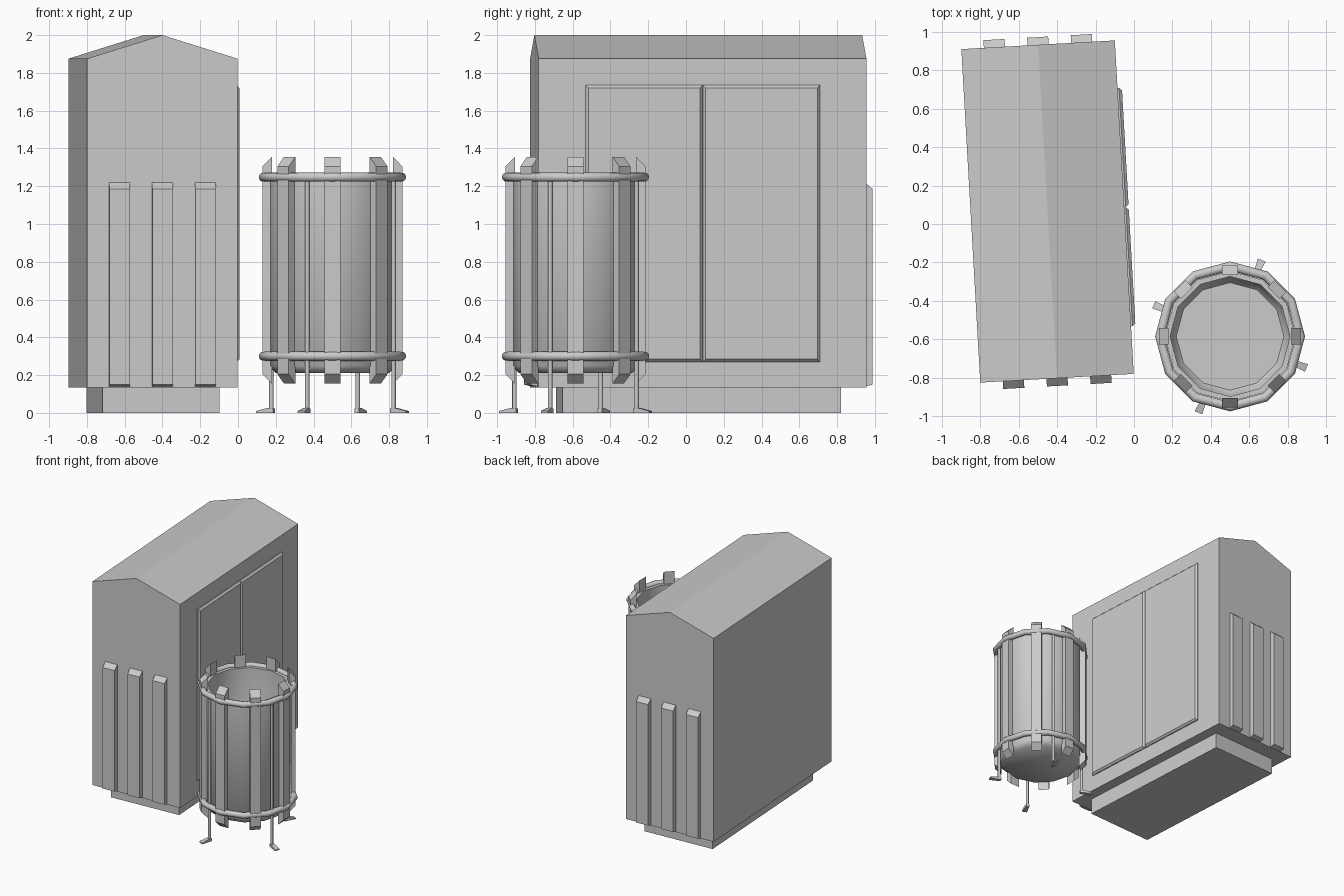
import bpy, bmesh, math
from mathutils import Matrix, Vector

if "Cube" in bpy.data.objects:
    bpy.data.objects.remove(bpy.data.objects["Cube"])

grey = bpy.data.materials.new("plain grey")
grey.diffuse_color = (0.6, 0.6, 0.6, 1)
grey.use_nodes = True
grey.node_tree.nodes["Principled BSDF"].inputs["Base Color"].default_value = grey.diffuse_color


def finish(name, bm, matrix, smooth=None):
    bmesh.ops.recalc_face_normals(bm, faces=bm.faces)
    mesh = bpy.data.meshes.new(name)
    bm.to_mesh(mesh)
    bm.free()
    ob = bpy.data.objects.new(name, mesh)
    bpy.context.collection.objects.link(ob)
    mesh.materials.append(grey)
    ob.matrix_world = matrix
    if smooth:
        bpy.ops.object.select_all(action='DESELECT')
        ob.select_set(True)
        bpy.context.view_layer.objects.active = ob
        bpy.ops.object.shade_smooth_by_angle(angle=math.radians(smooth))
    return ob


def loft(name, rings, matrix, smooth=None, caps=True, closed=False):
    """Skin equal-length rings of points."""
    bm = bmesh.new()
    rows = [[bm.verts.new(p) for p in r] for r in rings]
    n = len(rows[0])
    pairs = list(zip(rows, rows[1:])) + ([(rows[-1], rows[0])] if closed else [])
    for a, b in pairs:
        for i in range(n):
            j = (i + 1) % n
            bm.faces.new((a[i], a[j], b[j], b[i]))
    if caps:
        bm.faces.new(rows[0])
        bm.faces.new(rows[-1])
    return finish(name, bm, matrix, smooth)


def prism_x(name, profile_yz, width, matrix):
    """Extrude a y-z profile across x."""
    return loft(name, [[(x, y, z) for y, z in profile_yz]
                       for x in (-width / 2, width / 2)], matrix)


def rect(w, h, x):
    return [(x, -w / 2, -h / 2), (x, w / 2, -h / 2), (x, w / 2, h / 2), (x, -w / 2, h / 2)]


def circle(r, z, n, cx=0.0, cy=0.0):
    return [(cx + r * math.cos(2 * math.pi * i / n),
             cy + r * math.sin(2 * math.pi * i / n), z) for i in range(n)]


def turn(deg):
    return Matrix.Rotation(math.radians(deg), 4, 'Z')


# --- Cabinet, slightly turned ---
cab = Matrix.Translation((-0.45, 0.065, 0)) @ turn(3.25)
W, L = 0.80, 1.738

gable = [(-W / 2, 0.135), (W / 2, 0.135), (W / 2, 1.875), (0, 2.0), (-W / 2, 1.875)]
loft("cabinet_body", [[(x, y, z) for x, z in gable] for y in (-L / 2, L / 2)], cab)

loft("cabinet_plinth", [[(sx * 0.31, sy * 0.738, z) for sx, sy in
     ((-1, -1), (1, -1), (1, 1), (-1, 1))] for z in (0, 0.136)], cab)

# Three ribs on each end, with sloped tops and bottoms
rib = [(0.01, 0.137), (-0.04, 0.15), (-0.04, 1.185), (0.01, 1.228)]
for end in (0, 180):
    for k in (-1, 0, 1):
        m = cab @ turn(end) @ Matrix.Translation((k * 0.2275, -L / 2, 0))
        prism_x("end_rib", rib, 0.11, m)

# Two bevelled doors on the right side
for s in (-1, 1):
    m = cab @ Matrix.Translation((W / 2, s * 0.311, 1.0025))
    loft("door_panel", [rect(0.62, 1.465, -0.005), rect(0.62, 1.465, 0.008),
                        rect(0.592, 1.437, 0.023)], m)

# --- Barrel ---
tub = Matrix.Translation((0.50, -0.585, 0))
N = 12

# Open cup: outside wall, rim, inside wall, floor
loft("barrel_cup", [circle(r, z, N) for r, z in
     ((0.30, 0.21), (0.34, 0.25), (0.34, 1.25), (0.312, 1.25), (0.312, 0.29), (0.28, 0.25))],
     tub, smooth=50)

# Twelve-sided hoops
for z in (0.30, 1.248):
    rings = []
    for i in range(N):
        a = 2 * math.pi * i / N
        rings.append([((0.366 + 0.024 * math.cos(t)) * math.cos(a),
                       (0.366 + 0.024 * math.cos(t)) * math.sin(a),
                       z + 0.024 * math.sin(t))
                      for t in (2 * math.pi * k / 12 for k in range(12))])
    loft("barrel_hoop", rings, tub, smooth=35, caps=False, closed=True)

# Eight staves with slanted ends, longest on the inside
stave = [(-0.32, 0.155), (-0.37, 0.205), (-0.37, 1.305), (-0.32, 1.356)]
for k in range(8):
    prism_x("barrel_stave", stave, 0.085, tub @ turn(45 * k))

# Four rods running down into legs with flat feet
foot = [(-0.335, 0.0), (-0.335, 0.022), (-0.365, 0.026), (-0.43, 0.010), (-0.43, 0.0)]
for k in range(4):
    m = tub @ turn(-22.5 + 90 * k)
    loft("leg_rod", [circle(0.012, z, 10, 0, -0.35) for z in (0.01, 1.24)], m, smooth=40)
    # Foot widens toward the toe
    bm = bmesh.new()
    sides = []
    for s in (-1, 1):
        sides.append([bm.verts.new((s * (0.012 + 0.009 * min(1, (-y - 0.335) / 0.07)), y, z))
                      for y, z in foot])
    a, b = sides
    bm.faces.new(a)
    bm.faces.new(b)
    for i in range(5):
        j = (i + 1) % 5
        bm.faces.new((a[i], a[j], b[j], b[i]))
    finish("leg_foot", bm, m)
